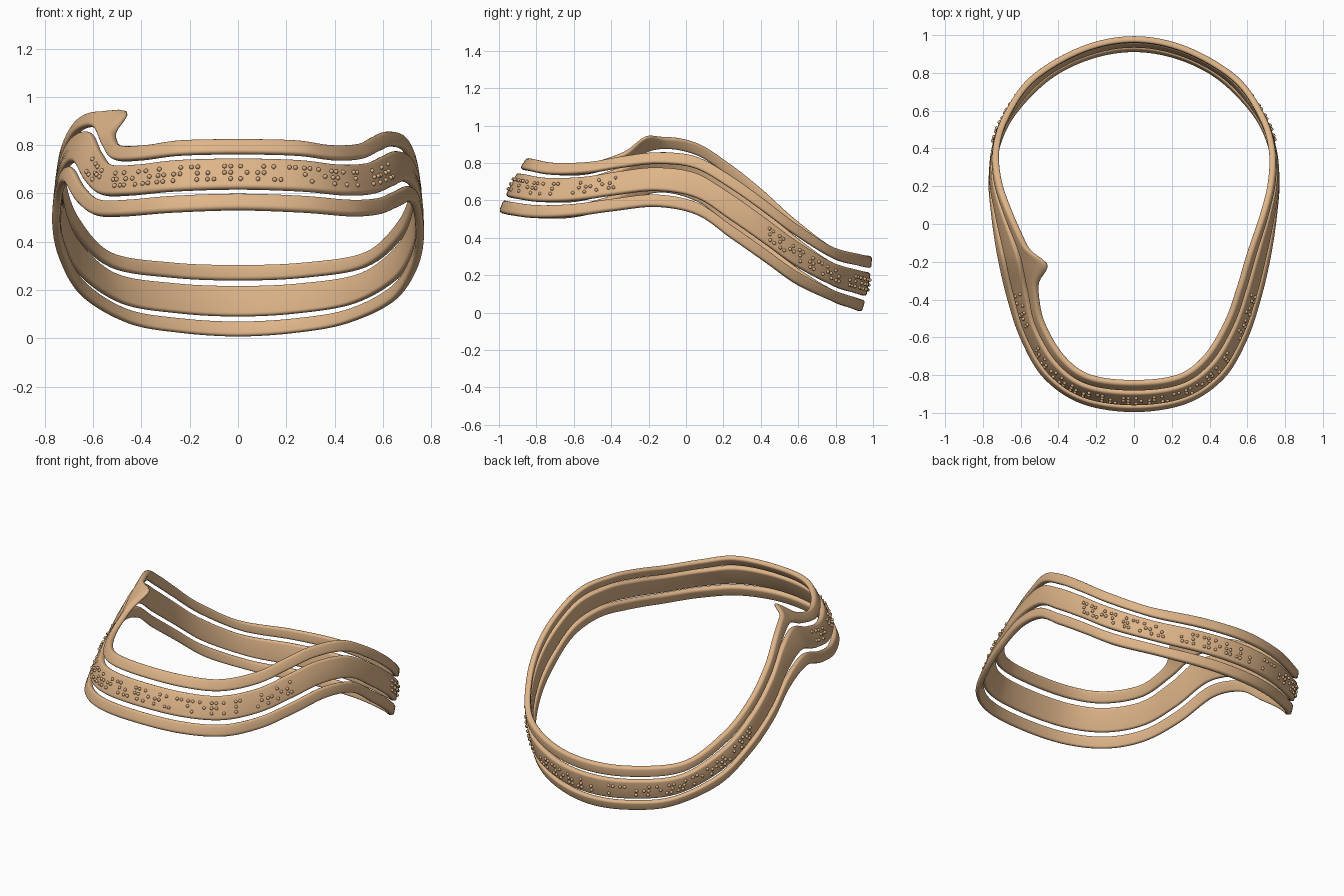
import bpy, bmesh, math, random
from mathutils import Vector, Matrix

if "Cube" in bpy.data.objects:
    bpy.data.objects.remove(bpy.data.objects["Cube"])

random.seed(4)
THICK = 0.034

# Right-half stations, front to back: lower edge and upper edge of the whole wall
LOW = [(0, -1, .54), (.28, -.955, .53), (.48, -.82, .515), (.60, -.62, .522),
       (.675, -.40, .55), (.73, -.16, .572), (.76, .06, .525), (.77, .24, .40),
       (.74, .42, .275), (.65, .60, .15), (.46, .79, .06), (.24, .90, .02), (0, .94, .005)]
TOP = [(0, -.85, .83), (.24, -.82, .825), (.39, -.71, .805), (.505, -.52, .81),
       (.57, -.34, .84), (.625, -.16, .86), (.695, .04, .84), (.74, .22, .745),
       (.745, .40, .62), (.69, .58, .485), (.55, .78, .355), (.28, .94, .31), (0, .995, .30)]
# The left side rises higher and its upper edge pinches inwards
LIFT = [0, 0, 0, -.005, .02, .08, .075, .06, .045, .02, 0, 0, 0]
PINCH = [0, 0, 0, .005, .035, .05, .03, .01, 0, 0, 0, 0, 0]


def full_loop(half, pinch):
    right = [Vector(p) for p in half]
    left = [Vector((-half[i][0] + pinch * PINCH[i], half[i][1], half[i][2] + LIFT[i]))
            for i in range(11, 0, -1)]
    return right + left


LOW_LOOP, TOP_LOOP = full_loop(LOW, 0), full_loop(TOP, 1)
N = len(LOW_LOOP)


def spline(pts, u):
    i = math.floor(u)
    t = u - i
    a, b, c, d = (pts[(i + k) % N] for k in (-1, 0, 1, 2))
    return 0.5 * (2 * b + (c - a) * t + (2 * a - 5 * b + 4 * c - d) * t * t
                  + (3 * b - a - 3 * c + d) * t ** 3)


def wall(u, v):
    return spline(LOW_LOOP, u).lerp(spline(TOP_LOOP, u), v)


def frame(u, v):
    """Point on the slightly bulging outer wall and its outward normal."""
    p = wall(u, v)
    n = (wall(u + .05, v) - wall(u - .05, v)).cross(wall(u, 1) - wall(u, 0)).normalized()
    return p + n * .04 * v * (1 - v), n


def finish(bm, name):
    bmesh.ops.recalc_face_normals(bm, faces=bm.faces)
    for f in bm.faces:
        f.smooth = True
    me = bpy.data.meshes.new(name)
    bm.to_mesh(me)
    bm.free()
    ob = bpy.data.objects.new(name, me)
    bpy.context.collection.objects.link(ob)
    me.materials.append(tan)
    return ob


tan = bpy.data.materials.new("tan")
tan.diffuse_color = (.73, .46, .25, 1)
tan.use_nodes = True
tan.node_tree.nodes["Principled BSDF"].inputs["Base Color"].default_value = tan.diffuse_color


def band(name, v0, v1, flare=0.0):
    # rounded-rectangle section in (height, depth)
    h, r = (v1 - v0) * .3, THICK * .4
    section = []
    for cx, cy, start in ((h - r, -r, 0), (r, -r, 90), (r, -THICK + r, 180), (h - r, -THICK + r, 270)):
        for k in range(5):
            a = math.radians(start + k * 22.5)
            section.append(((cx + r * math.cos(a)) / h, cy + r * math.sin(a)))
    bm = bmesh.new()
    steps = 192
    rings = []
    for s in range(steps):
        u = s * N / steps
        ring = []
        for f, d in section:
            p, n = frame(u, v0 + (v1 - v0) * f)
            p = p + n * d
            # hooked tip on the left of the upper band
            if flare and p.x < 0:
                w = .045 if p.y > -.2 else .085
                g = flare * f * f * math.exp(-((p.y + .2) / w) ** 2)
                p += Vector((g, -.15 * g, .25 * g))
            ring.append(bm.verts.new(p))
        rings.append(ring)
    m = len(section)
    for s in range(steps):
        a, b = rings[s], rings[(s + 1) % steps]
        for k in range(m):
            bm.faces.new((a[k], a[(k + 1) % m], b[(k + 1) % m], b[k]))
    return finish(bm, name)


band("lower_band", 0, .21)
band("middle_band", .285, .71)
band("upper_band", .79, 1, .085)

# Raised dots: random clusters along the front and the back of the middle band
bm = bmesh.new()


def dot_row(u, u_end):
    while u < u_end:
        speed = (wall(u + .05, .5) - wall(u - .05, .5)).length / .1
        if random.random() < .85:
            cells = [(c, r) for c in (0, 1) for r in (.40, .49, .58)]
            for c, v in random.sample(cells, random.randint(2, 5)):
                p, n = frame(u + c * .026 / speed, v)
                bmesh.ops.create_icosphere(bm, subdivisions=2, radius=.0095,
                                           matrix=Matrix.Translation(p + n * .002))
        u += .068 / speed


dot_row(-4.1, 3.9)
dot_row(8.2, 15.8)
finish(bm, "raised_dots")
